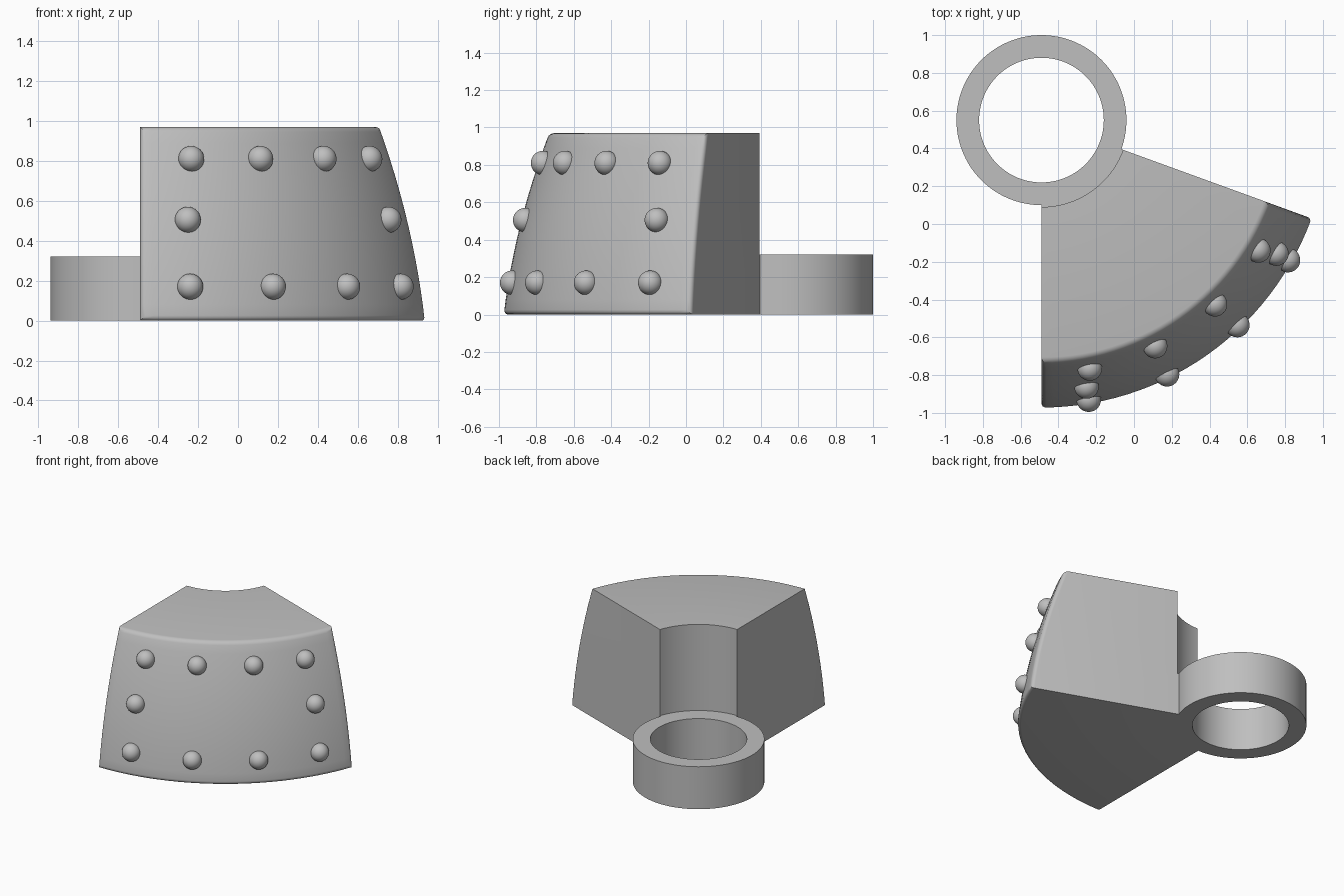
import bpy, bmesh
from math import cos, sin, radians
from mathutils import Vector

old = bpy.data.objects.get("Cube")
if old:
    bpy.data.objects.remove(old, do_unlink=True)

AXIS = Vector((-0.49, 0.55, 0))   # common centre of ring and wedge
HEIGHT = 0.97
RING_H = 0.32
MIDDLE = -55                      # bearing of the wedge's centre line

grey = bpy.data.materials.new("plain grey")
grey.use_nodes = True
GREY = (0.52, 0.52, 0.52, 1)
grey.diffuse_color = GREY
grey.node_tree.nodes["Principled BSDF"].inputs["Base Color"].default_value = GREY


def polar(r, angle, z):
    a = radians(angle)
    return AXIS + Vector((r * cos(a), r * sin(a), z))


def outer_radius(z):
    return 1.525 - 0.119 * z - 0.136 * z * z


def finish(bm, name):
    bmesh.ops.recalc_face_normals(bm, faces=bm.faces)
    mesh = bpy.data.meshes.new(name)
    bm.to_mesh(mesh)
    bm.free()
    mesh.materials.append(grey)
    obj = bpy.data.objects.new(name, mesh)
    bpy.context.collection.objects.link(obj)
    bpy.ops.object.select_all(action='DESELECT')
    obj.select_set(True)
    bpy.context.view_layer.objects.active = obj
    bpy.ops.object.shade_smooth_by_angle(angle=radians(35))
    return obj


def revolve(profile, start, sweep, steps):
    """Turn a closed (radius, z) profile about the axis; cap it if open."""
    bm = bmesh.new()
    full = sweep == 360
    loops = [[bm.verts.new(polar(r, start + sweep * i / steps, z)) for r, z in profile]
             for i in range(steps if full else steps + 1)]
    n = len(profile)
    strips = [[] for _ in profile]
    for i in range(steps):
        a, b = loops[i], loops[(i + 1) % len(loops)]
        for j in range(n):
            k = (j + 1) % n
            strips[j].append(bm.faces.new((a[j], a[k], b[k], b[j])))
    if not full:
        bm.faces.new(loops[0])
        bm.faces.new(loops[-1])
    return bm, strips


# Ring collar
bm, _ = revolve([(0.33, 0), (0.45, 0), (0.45, RING_H), (0.33, RING_H)], 0, 360, 144)
finish(bm, "ring_collar")

# Curved wedge, with a small foot that meets the ring
rows = 12
outer = [(outer_radius(HEIGHT * i / rows), HEIGHT * i / rows) for i in range(rows + 1)]
profile = [(0.45, 0)] + outer + [(0.46, HEIGHT), (0.46, RING_H), (0.45, RING_H)]
bm, strips = revolve(profile, MIDDLE - 35, 70, 28)
shell = {f for strip in strips[1:rows + 1] for f in strip}
bmesh.ops.recalc_face_normals(bm, faces=bm.faces)
rim = [e for e in bm.edges if sum(f in shell for f in e.link_faces) == 1]
bmesh.ops.bevel(bm, geom=rim, offset=0.026, segments=4, profile=0.5, affect='EDGES')
finish(bm, "wedge_body")

# Round studs around the border of the outer face
stud_rows = {"upper": (0.81, (24, 8.3)), "middle": (0.505, (25.4,)), "lower": (0.17, (25.4, 8.7))}
for row, (z, spreads) in stud_rows.items():
    for spread in spreads:
        for side, sign in (("left", 1), ("right", -1)):
            bm = bmesh.new()
            bmesh.ops.create_uvsphere(bm, u_segments=32, v_segments=20, radius=0.065)
            place = "outer" if spread > 20 else "inner"
            stud = finish(bm, f"stud_{row}_{place}_{side}")
            stud.location = polar(outer_radius(z), MIDDLE + sign * spread, z)
